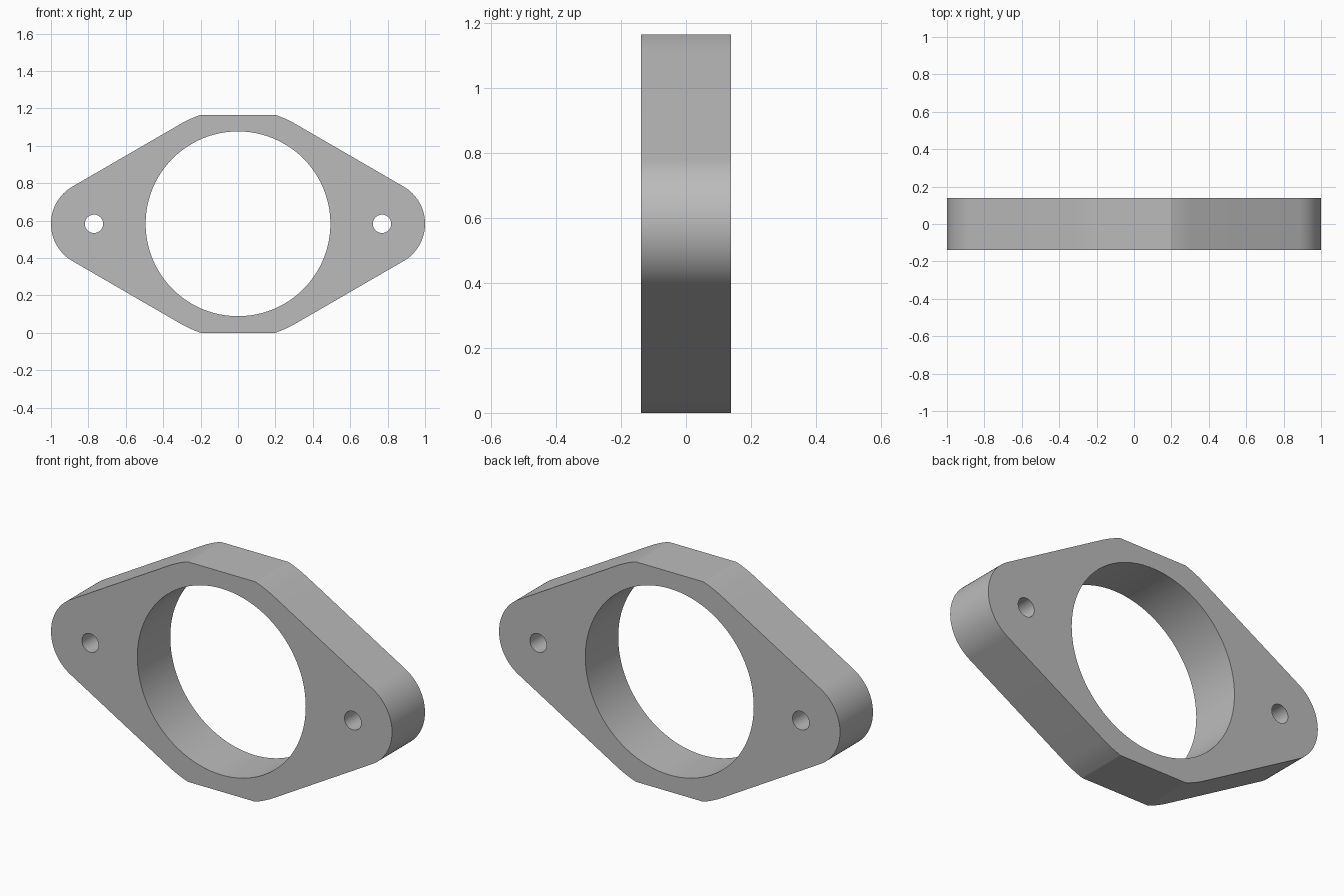
import bpy, bmesh
from math import sin, cos, asin, acos, pi
from mathutils import Matrix

if "Cube" in bpy.data.objects:
    bpy.data.objects.remove(bpy.data.objects["Cube"])

HALF_HEIGHT, HALF_DEPTH = 0.583, 0.138
BODY_R, BORE_R = 0.616, 0.494
BOLT_X, LUG_R, BOLT_R = 0.77, 0.23, 0.049


def arc(cx, r, start, end, steps):
    step = (end - start) / steps
    return [(cx + r * cos(start + i * step), r * sin(start + i * step))
            for i in range(steps + 1)]


def add_loop(curve, points):
    spline = curve.splines.new('POLY')
    spline.points.add(len(points) - 1)
    for p, (x, y) in zip(spline.points, points):
        p.co = (x, y, 0, 1)
    spline.use_cyclic_u = True


# Outline: rounded lugs joined by tangents to a round body with flat top and bottom
tangent = acos((BODY_R - LUG_R) / BOLT_X)
flat = asin(HALF_HEIGHT / BODY_R)
right_half = (arc(0, BODY_R, -flat, -tangent, 4)
              + arc(BOLT_X, LUG_R, -tangent, tangent, 32)
              + arc(0, BODY_R, tangent, flat, 4))
outline = right_half + [(-x, -y) for x, y in right_half]

curve = bpy.data.curves.new("flange_profile", 'CURVE')
curve.dimensions = '2D'
curve.fill_mode = 'BOTH'
curve.extrude = HALF_DEPTH
add_loop(curve, outline)

# Central bore and the two bolt holes
for cx, r, n in ((0, BORE_R, 96), (BOLT_X, BOLT_R, 40), (-BOLT_X, BOLT_R, 40)):
    add_loop(curve, arc(cx, r, 0, 2 * pi, n)[:-1])

# Turn the profile into an upright mesh plate
profile = bpy.data.objects.new("flange_profile", curve)
bpy.context.collection.objects.link(profile)
bpy.context.view_layer.update()
graph = bpy.context.evaluated_depsgraph_get()
mesh = bpy.data.meshes.new_from_object(profile.evaluated_get(graph))
bpy.data.objects.remove(profile)

bm = bmesh.new()
bm.from_mesh(mesh)
bmesh.ops.remove_doubles(bm, verts=bm.verts, dist=0.0001)
bm.transform(Matrix.Translation((0, 0, HALF_HEIGHT)) @ Matrix.Rotation(pi / 2, 4, 'X'))
bmesh.ops.recalc_face_normals(bm, faces=bm.faces)
bm.to_mesh(mesh)
bm.free()

flange = bpy.data.objects.new("flange_plate", mesh)
bpy.context.collection.objects.link(flange)

# Plain grey metal
grey = bpy.data.materials.new("grey_metal")
grey.use_nodes = True
colour = (0.5, 0.5, 0.5, 1)
grey.diffuse_color = colour
grey.node_tree.nodes["Principled BSDF"].inputs["Base Color"].default_value = colour
mesh.materials.clear()
mesh.materials.append(grey)

bpy.ops.object.select_all(action='DESELECT')
flange.select_set(True)
bpy.context.view_layer.objects.active = flange
bpy.ops.object.shade_smooth_by_angle(angle=pi / 12)
